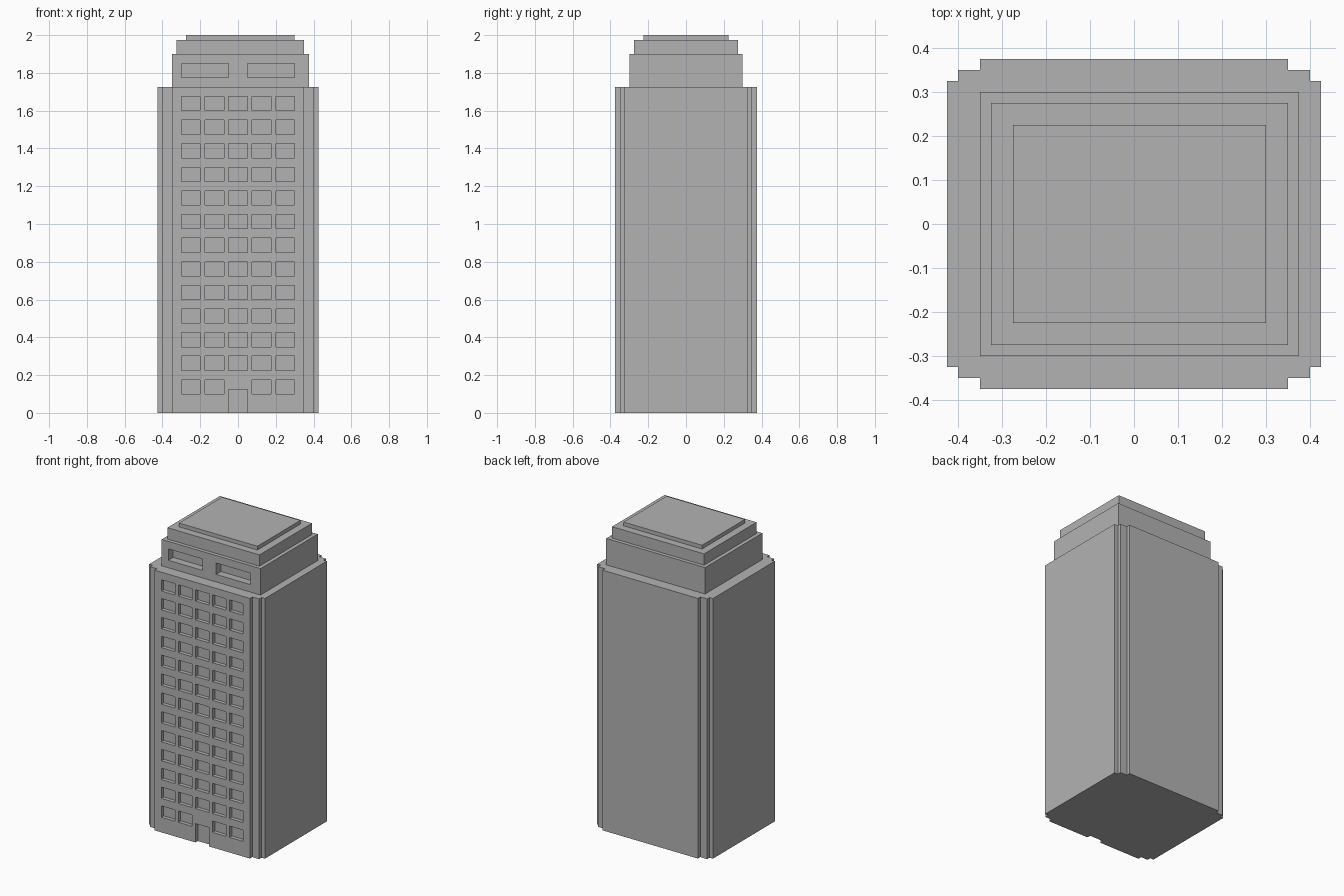
import bpy
import bmesh

if "Cube" in bpy.data.objects:
    bpy.data.objects.remove(bpy.data.objects["Cube"], do_unlink=True)

# One concrete colour for the whole building
GREY = (0.45, 0.45, 0.45, 1)
concrete = bpy.data.materials.new("concrete_grey")
concrete.use_nodes = True
concrete.diffuse_color = GREY
concrete.node_tree.nodes["Principled BSDF"].inputs["Base Color"].default_value = GREY


def prism(bm, outline, z0, z1):
    """Extrude a counter-clockwise outline from z0 up to z1."""
    low = [bm.verts.new((x, y, z0)) for x, y in outline]
    high = [bm.verts.new((x, y, z1)) for x, y in outline]
    bm.faces.new(low[::-1])
    bm.faces.new(high)
    n = len(outline)
    for i in range(n):
        j = (i + 1) % n
        bm.faces.new((low[i], low[j], high[j], high[i]))


def rect(x0, x1, y0, y1):
    return [(x0, y0), (x1, y0), (x1, y1), (x0, y1)]


def make_part(name, blocks):
    """Build an object from (outline, bottom, top) blocks."""
    bm = bmesh.new()
    for block in blocks:
        prism(bm, *block)
    mesh = bpy.data.meshes.new(name)
    bm.to_mesh(mesh)
    bm.free()
    mesh.materials.append(concrete)
    obj = bpy.data.objects.new(name, mesh)
    bpy.context.collection.objects.link(obj)
    return obj


def carve(obj, blocks):
    """Cut recesses out of a part, then discard the cutter."""
    cutter = make_part(obj.name + "_cutter", blocks)
    cutter.hide_render = True
    mod = obj.modifiers.new("recesses", "BOOLEAN")
    mod.operation = "DIFFERENCE"
    mod.solver = "EXACT"
    mod.object = cutter
    bpy.context.view_layer.objects.active = obj
    bpy.ops.object.modifier_apply(modifier=mod.name)
    bpy.data.objects.remove(cutter, do_unlink=True)


# Tower shaft with stepped corners, mirrored from one quarter outline
quarter = [(0.425, 0.325), (0.4, 0.325), (0.4, 0.35), (0.35, 0.35), (0.35, 0.375)]
half = quarter + [(-x, y) for x, y in reversed(quarter)]
footprint = half + [(-x, -y) for x, y in half]
shaft = make_part("tower_shaft", [(footprint, 0, 1.725)])

# Window grid and doorway on the front
FRONT, DEPTH = -0.375, 0.025
recesses = [(rect(-0.05, 0.05, FRONT - 0.1, FRONT + DEPTH), -0.1, 0.125)]
for row in range(13):
    for col in range(5):
        if row == 0 and col == 2:
            continue  # doorway takes this bay
        x, z = -0.3 + 0.125 * col, 0.1 + 0.125 * row
        recesses.append((rect(x, x + 0.1, FRONT - 0.1, FRONT + DEPTH), z, z + 0.075))
carve(shaft, recesses)

# Penthouse storey with two long windows
penthouse = make_part("penthouse", [(rect(-0.35, 0.375, -0.3, 0.3), 1.725, 1.9)])
carve(penthouse, [(rect(x, x + 0.25, -0.4, -0.25), 1.775, 1.85) for x in (-0.3, 0.05)])

# Stepped roof
make_part("roof_step", [(rect(-0.325, 0.35, -0.275, 0.275), 1.9, 1.975)])
make_part("roof_cap", [(rect(-0.275, 0.3, -0.225, 0.225), 1.975, 2)])
